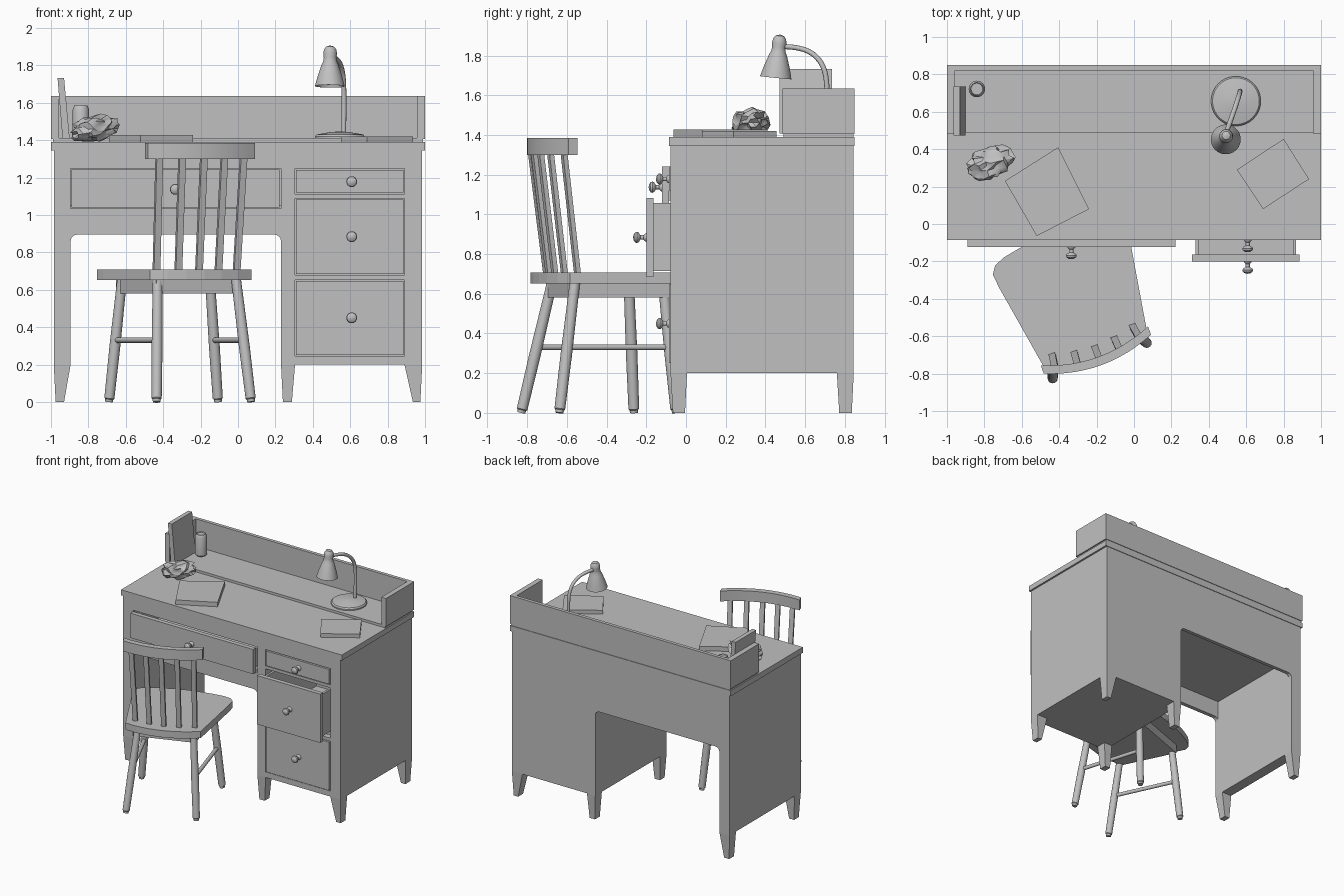
import bpy, bmesh, math, random
from mathutils import Vector, noise

if "Cube" in bpy.data.objects:
    bpy.data.objects.remove(bpy.data.objects["Cube"])

random.seed(4)
GREY = bpy.data.materials.new("plain grey")
GREY.diffuse_color = (0.53, 0.53, 0.53, 1)
GREY.use_nodes = True
GREY.node_tree.nodes["Principled BSDF"].inputs["Base Color"].default_value = GREY.diffuse_color


def finish(name, bm, smooth=False):
    bmesh.ops.recalc_face_normals(bm, faces=bm.faces)
    me = bpy.data.meshes.new(name)
    bm.to_mesh(me)
    bm.free()
    me.materials.append(GREY)
    ob = bpy.data.objects.new(name, me)
    bpy.context.collection.objects.link(ob)
    if smooth:
        bpy.ops.object.select_all(action='DESELECT')
        ob.select_set(True)
        bpy.context.view_layer.objects.active = ob
        bpy.ops.object.shade_smooth_by_angle(angle=math.radians(35))
    return ob


def loft(name, rings, smooth=False):
    """Skin equal rings of points and cap both ends."""
    bm = bmesh.new()
    vs = [[bm.verts.new(p) for p in r] for r in rings]
    n = len(vs[0])
    for a, b in zip(vs, vs[1:]):
        for i in range(n):
            bm.faces.new((a[i], a[(i + 1) % n], b[(i + 1) % n], b[i]))
    bm.faces.new(vs[0])
    bm.faces.new(vs[-1])
    return finish(name, bm, smooth)


def rect(x0, x1, y0, y1, z):
    return [(x0, y0, z), (x1, y0, z), (x1, y1, z), (x0, y1, z)]


def box(name, x0, x1, y0, y1, z0, z1):
    return loft(name, [rect(x0, x1, y0, y1, z0), rect(x0, x1, y0, y1, z1)])


def slab(name, pts, z0, z1, smooth=False):
    return loft(name, [[(x, y, z) for x, y in pts] for z in (z0, z1)], smooth)


def lathe(name, base, axis, profile, n=24):
    """Revolve (radius, distance) pairs about an axis from a base point."""
    base, axis = Vector(base), Vector(axis).normalized()
    side = axis.orthogonal().normalized()
    up = axis.cross(side)
    ang = [2 * math.pi * i / n for i in range(n)]
    return loft(name, [[base + axis * d + (side * math.cos(a) + up * math.sin(a)) * r
                        for a in ang] for r, d in profile], True)


def rod(name, a, b, r0, r1, n=14):
    a, b = Vector(a), Vector(b)
    return lathe(name, a, b - a, [(r0, 0), (r1, (b - a).length)], n)


# Desk top and raised back shelf with its surround
box("desk_top", -1, 1, -0.085, 0.85, 1.345, 1.39)
box("shelf_base", -0.99, 0.99, 0.49, 0.845, 1.39, 1.41)
box("surround_back", -1, 1, 0.822, 0.85, 1.405, 1.635)
for s in (-1, 1):
    x0, x1 = sorted((s, s * 0.958))
    box("surround_side", x0, x1, 0.485, 0.822, 1.405, 1.635)

# Posts running into tapered feet: (outer x pair, foot x pair)
F = -0.078
for px, fx in (((-0.985, -0.895), (-0.975, -0.93)), ((0.23, 0.305), (0.24, 0.288)),
               ((0.89, 0.985), (0.935, 0.975))):
    for py, fy in (((F, 0.005), (-0.066, -0.005)), ((0.76, 0.845), (0.772, 0.835))):
        loft("post_and_foot", [rect(*fx, *fy, 0), rect(*px, *py, 0.2), rect(*px, *py, 1.345)])

# Side, back and bottom panels
box("left_panel", -0.985, -0.895, 0.005, 0.76, 0.2, 1.345)
box("right_panel", 0.945, 0.985, 0.005, 0.76, 0.2, 1.345)
box("inner_panel", 0.23, 0.265, 0.005, 0.76, 0.2, 1.345)
box("pedestal_back", 0.24, 0.98, 0.815, 0.845, 0.2, 1.345)
box("pedestal_bottom", 0.24, 0.98, F, 0.84, 0.2, 0.225)
box("kneehole_ceiling", -0.9, 0.235, -0.05, 0.82, 1.035, 1.05)


# Aprons with small rounded brackets in the corners
def apron(name, y0, y1, top):
    r, zb = 0.035, 0.895
    arc = [(-0.895 + r - r * math.cos(t), zb - r + r * math.sin(t))
           for t in (0, math.pi / 6, math.pi / 3, math.pi / 2)]
    right = [(-0.665 - x, z) for x, z in reversed(arc)]
    pts = [(-0.9, top), (-0.9, zb - r)] + arc + right + [(0.235, zb - r), (0.235, top)]
    loft(name, [[(x, y, z) for x, z in pts] for y in (y0, y1)])


apron("front_apron", F, -0.045, 1.035)
apron("back_apron", 0.815, 0.845, 1.345)
box("front_top_rail", -0.9, 0.9, F, -0.045, 1.247, 1.346)

# Rails between pedestal drawers
for z0, z1 in ((0.2, 0.245), (0.652, 0.678), (1.089, 1.113)):
    box("drawer_rail", 0.3, 0.895, F, -0.03, z0, z1)

KNOB = [(0.022, 0), (0.02, 0.006), (0.011, 0.014), (0.011, 0.03), (0.024, 0.038),
        (0.029, 0.046), (0.026, 0.056), (0.014, 0.064), (0.002, 0.066)]


def drawer(name, x0, x1, z0, z1, yf, depth, knob_x, knob_z):
    t, g = 0.018, 0.018
    yb = yf + 0.036
    a, b, lo, hi = x0 + g, x1 - g, z0 + 0.03, z1 - 0.025
    box(name + "_front", x0, x1, yf, yb, z0, z1)
    box(name + "_floor", a, b, yb, yb + depth, lo, lo + t)
    box(name + "_side", a, a + t, yb, yb + depth, lo, hi)
    box(name + "_side", b - t, b, yb, yb + depth, lo, hi)
    box(name + "_back", a, b, yb + depth - t, yb + depth, lo, hi)
    lathe(name + "_knob", (knob_x, yf, knob_z), (0, -1, 0), KNOB, 20)


drawer("centre_drawer", -0.89, 0.222, 1.04, 1.242, -0.122, 0.7, -0.335, 1.137)
drawer("top_drawer", 0.311, 0.885, 1.12, 1.241, -0.085, 0.7, 0.608, 1.178)
drawer("middle_drawer", 0.311, 0.885, 0.684, 1.083, -0.2, 0.7, 0.608, 0.884)
drawer("bottom_drawer", 0.311, 0.885, 0.251, 0.646, -0.085, 0.7, 0.608, 0.45)

# Chair, turned on the floor: u runs across it, v runs forward
CA, SA = math.cos(math.radians(20)), math.sin(math.radians(20))


def chair(u, v):
    return (-0.2 + u * CA - v * SA, -0.684 + u * SA + v * CA)


def arc_v(u):
    return -0.06 * (1 - (u / 0.3) ** 2)


half = [(0.1, 0.673), (0.2, 0.662), (0.29, 0.645), (0.352, 0.62), (0.38, 0.578), (0.372, 0.5),
        (0.289, 0.0), (0.2, arc_v(0.2)), (0.1, arc_v(0.1))]
outline = [(0, 0.678)] + half + [(0, -0.06)] + [(-u, v) for u, v in reversed(half)]
slab("chair_seat", [chair(u, v) for u, v in outline], 0.653, 0.708)
slab("chair_seat_frame", [chair(u, v) for u, v in
                          ((-0.23, 0.06), (0.23, 0.06), (0.28, 0.55), (-0.28, 0.55))], 0.58, 0.655)

# Curved top rail and leaning slats
us = [-0.305 + 0.61 * i / 12 for i in range(13)]
rail = [chair(u, arc_v(u) - 0.015) for u in us] + [chair(u, arc_v(u) + 0.032) for u in reversed(us)]
slab("chair_top_rail", rail, 1.3, 1.385, True)
for i in range(5):
    k = (i - 2) * 0.12
    rings = []
    for u, v, z in ((k * 0.95, arc_v(k) + 0.085, 0.7), (k, arc_v(k) + 0.008, 1.31)):
        rings.append([(*chair(u + du, v + dv), z) for du, dv in
                      ((-0.018, -0.012), (0.018, -0.012), (0.018, 0.012), (-0.018, 0.012))])
    loft("chair_slat", rings)

# Splayed legs and side stretchers
LEGS = {"back_left": ((-0.435, -0.83), (-0.43, -0.675)), "front_left": ((-0.69, -0.262), (-0.62, -0.288)),
        "back_right": ((0.07, -0.638), (-0.01, -0.56)), "front_right": ((-0.107, -0.05), (-0.15, -0.115))}
at = {}
for key, (foot, top) in LEGS.items():
    f, t = Vector((*foot, 0)), Vector((*top, 0.655))
    length = (t - f).length
    lathe("chair_leg_" + key, f, t - f, [(0.02, 0), (0.022, 0.015), (0.027, 0.02),
                                        (0.029, 0.3), (0.026, length)], 16)
    at[key] = f.lerp(t, 0.505)
for s in ("left", "right"):
    rod("chair_stretcher", at["back_" + s], at["front_" + s], 0.015, 0.015)

# Desk lamp: base, bent arm, hollow shade
lathe("lamp_base", (0.545, 0.657, 1.408), (0, 0, 1),
      [(0.133, 0), (0.133, 0.012), (0.125, 0.022), (0.05, 0.035), (0.01, 0.038)], 36)
cu = bpy.data.curves.new("lamp_arm", 'CURVE')
cu.dimensions = '3D'
cu.bevel_depth = 0.013
cu.bevel_resolution = 3
cu.use_fill_caps = True
sp = cu.splines.new('NURBS')
path = [(0.565, 0.705, 1.42), (0.567, 0.71, 1.55), (0.568, 0.715, 1.68), (0.56, 0.68, 1.79),
        (0.53, 0.59, 1.845), (0.49, 0.48, 1.845)]
sp.points.add(len(path) - 1)
for p, co in zip(sp.points, path):
    p.co = (*co, 1)
sp.use_endpoint_u = True
sp.order_u = 4
cu.materials.append(GREY)
arm = bpy.data.objects.new("lamp_arm", cu)
bpy.context.collection.objects.link(arm)
bpy.ops.object.select_all(action='DESELECT')
arm.select_set(True)
bpy.context.view_layer.objects.active = arm
bpy.ops.object.convert(target='MESH')
lathe("lamp_shade", (0.493, 0.474, 1.905), (-0.01, -0.1, -1),
      [(0.004, 0), (0.022, 0.006), (0.033, 0.022), (0.037, 0.042), (0.034, 0.065), (0.037, 0.085),
       (0.046, 0.105), (0.066, 0.165), (0.08, 0.218), (0.076, 0.218), (0.06, 0.165),
       (0.035, 0.11), (0.004, 0.1)], 28)

# Leaning picture frame and drinks can
loft("leaning_frame", [rect(-0.938, -0.9, 0.472, 0.735, 1.408), rect(-0.965, -0.93, 0.472, 0.735, 1.733)])
lathe("can", (-0.84, 0.722, 1.408), (0, 0, 1),
      [(0.034, 0), (0.044, 0.012), (0.044, 0.155), (0.036, 0.175), (0.034, 0.178),
       (0.031, 0.17), (0.002, 0.17)], 24)

# Books lying on the desk
slab("left_book", [(-0.69, 0.23), (-0.406, 0.41), (-0.24, 0.08), (-0.52, -0.064)], 1.388, 1.427)
slab("right_book", [(0.55, 0.29), (0.80, 0.455), (0.936, 0.24), (0.69, 0.08)], 1.388, 1.42)

# Crumpled paper, folded by ridged noise and raised towards its right end
bm = bmesh.new()
bmesh.ops.create_icosphere(bm, subdivisions=3, radius=1)
for v in bm.verts:
    d = 1.12 - 0.75 * abs(noise.noise(v.co * 2.3)) + random.uniform(-0.07, 0.07)
    x, y, z = v.co * d
    v.co = (-0.768 + x * 0.128, 0.325 + y * 0.088 + x * 0.03, max(1.392, 1.462 + z * 0.07 + x * 0.02))
finish("crumpled_paper", bm, True)
